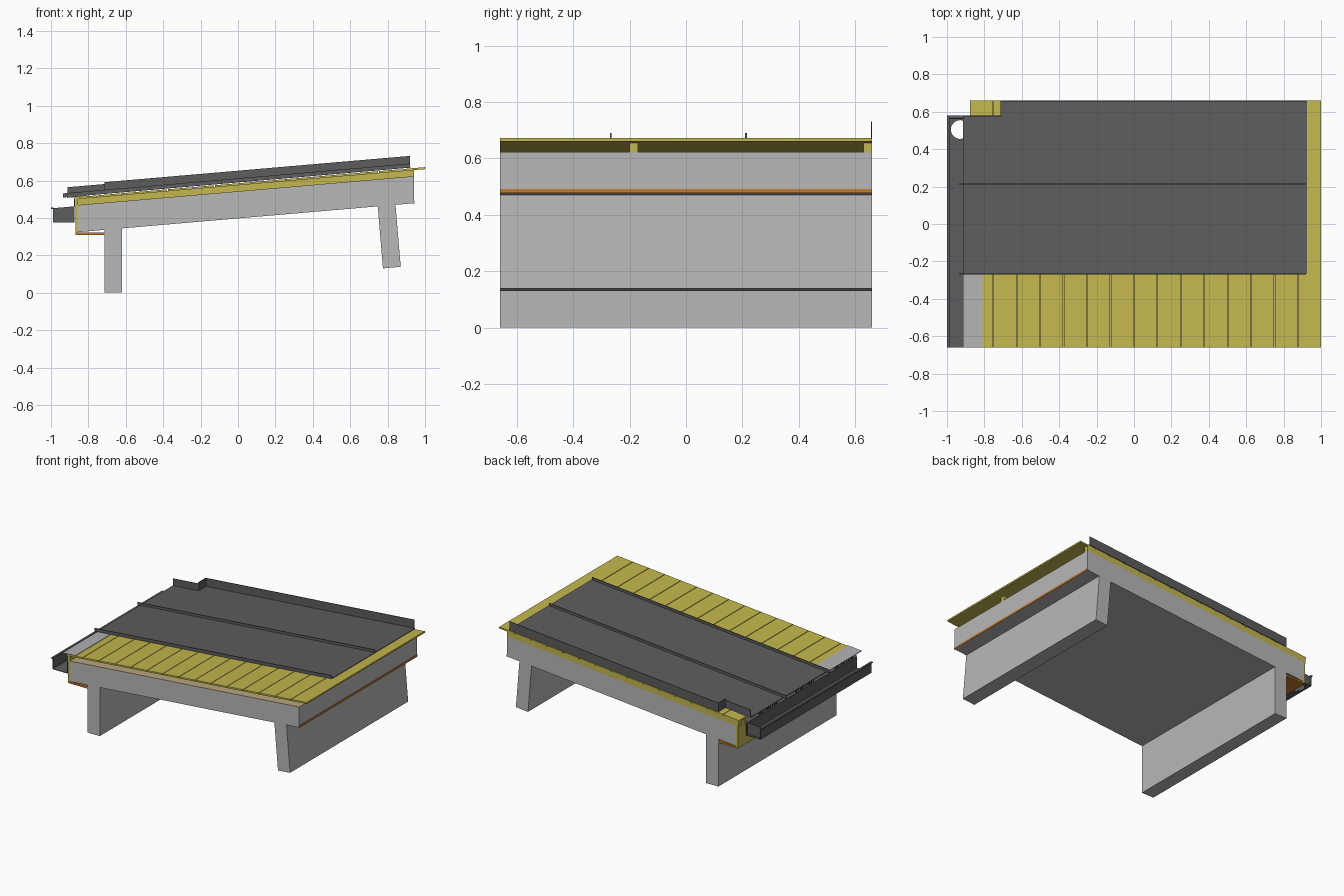
import bpy, bmesh, math

if "Cube" in bpy.data.objects:
    bpy.data.objects.remove(bpy.data.objects["Cube"])


def material(name, rgb):
    m = bpy.data.materials.new(name)
    m.diffuse_color = (*rgb, 1)
    m.use_nodes = True
    m.node_tree.nodes["Principled BSDF"].inputs["Base Color"].default_value = m.diffuse_color
    return m


CONCRETE = material("concrete grey", (0.48, 0.48, 0.48))
TIMBER = material("timber yellow", (0.55, 0.48, 0.075))
METAL = material("dark metal", (0.11, 0.11, 0.11))
ORANGE = material("orange trim", (0.55, 0.20, 0.03))
TAN = material("tan membrane", (0.50, 0.40, 0.20))
FLASH = material("light flashing", (0.45, 0.45, 0.46))
SLOT = material("black slot", (0.01, 0.01, 0.01))

SLOPE = 0.086


def top(x, h=0.0):
    """Height h above the sloping slab top at x."""
    return 0.5405 + SLOPE * x + h


def prism(name, profile, y0, y1, mat):
    """Extrude an xz profile along y."""
    bm = bmesh.new()
    a = [bm.verts.new((x, y0, z)) for x, z in profile]
    b = [bm.verts.new((x, y1, z)) for x, z in profile]
    n = len(a)
    bm.faces.new(a)
    bm.faces.new(b[::-1])
    for i in range(n):
        j = (i + 1) % n
        bm.faces.new((a[j], a[i], b[i], b[j]))
    bmesh.ops.recalc_face_normals(bm, faces=bm.faces)
    me = bpy.data.meshes.new(name)
    bm.to_mesh(me)
    bm.free()
    me.materials.append(mat)
    ob = bpy.data.objects.new(name, me)
    bpy.context.collection.objects.link(ob)
    return ob


def sloped(name, x0, x1, h0, h1, y0, y1, mat):
    """Box that follows the roof slope."""
    return prism(name, [(x0, top(x0, h0)), (x1, top(x1, h0)),
                        (x1, top(x1, h1)), (x0, top(x0, h1))], y0, y1, mat)


def box(name, x0, x1, z0, z1, y0, y1, mat):
    return prism(name, [(x0, z0), (x1, z0), (x1, z1), (x0, z1)], y0, y1, mat)


W = 0.66

# Concrete slab and walls
sloped("slab", -0.855, 0.94, -0.143, 0, -W, W, CONCRETE)
prism("eaves_wall", [(-0.715, 0), (-0.62, 0), (-0.62, top(-0.62, -0.143)),
                     (-0.715, top(-0.715, -0.143))], -W, W, CONCRETE)
prism("ridge_wall", [(0.775, 0.13), (0.87, 0.139), (0.842, top(0.842, -0.143)),
                     (0.747, top(0.747, -0.143))], -W, W, CONCRETE)

# Membrane on the slab and orange trims
sloped("slab_membrane", -0.855, 0.94, 0, 0.002, -W, W, TAN)
box("edge_trim", 0.94, 0.943, 0.477, 0.491, -W, W, ORANGE)
box("soffit_board", -0.865, -0.715, 0.31, 0.322, -W, W, ORANGE)

# Fascia and counter battens
box("fascia_board", -0.868, -0.855, 0.31, 0.502, -W, W, TIMBER)
for i, y in enumerate((-0.185, 0.645)):
    sloped(f"counter_batten_{i}", -0.875, 0.94, 0.001, 0.035,
           y - 0.015, y + 0.015, TIMBER)

# Roof boards with narrow joints
for i in range(15):
    x1 = 1.0 - 0.1253 * i
    sloped(f"roof_board_{i}", x1 - 0.1213, x1, 0.034, 0.045, -W, W, TIMBER)

# Eaves flashing and vent strip with slots
sloped("eaves_flashing", -0.914, -0.81, 0.0455, 0.049, -W, 0.58, FLASH)
box("vent_strip", -0.874, -0.868, 0.458, 0.508, -W, 0.58, FLASH)
for g, y in enumerate((0.33, -0.08, -0.52)):
    for i in range(9):
        yc = y + (i - 4) * 0.024
        box(f"vent_slot_{g}_{i}", -0.876, -0.8735, 0.465, 0.502,
            yc - 0.006, yc + 0.006, SLOT)

# Metal roof sheet, notched at the eaves corner
S0, S1 = 0.049, 0.053
sloped("roof_sheet", -0.71, 0.925, S0, S1, -0.265, W, METAL)
sloped("roof_sheet_eaves", -0.914, -0.71, S0, S1, -0.265, 0.58, METAL)

# Standing seams
for i, y in enumerate((-0.267, 0.213)):
    sloped(f"standing_seam_{i}", -0.935, 0.92, S0, 0.071,
           y - 0.003, y + 0.003, METAL)

# Verge upstand, stepping in around the notch
sloped("verge_upstand", -0.715, 0.92, S0, 0.112, W - 0.004, W, METAL)
sloped("verge_upstand_eaves", -0.912, -0.71, S0, 0.102, 0.576, 0.58, METAL)
sloped("verge_upstand_return", -0.715, -0.711, S0, 0.112, 0.576, W, METAL)

# Gutter: channel with a front lip, end cap and outlet hole
t = 0.004
gutter = prism("gutter", [(-0.99, 0.375), (-0.874, 0.375), (-0.874, 0.46),
                          (-0.874 - t, 0.46), (-0.874 - t, 0.375 + t),
                          (-0.99 + t, 0.375 + t), (-0.99 + t, 0.455),
                          (-1.0, 0.455), (-1.0, 0.447), (-0.99, 0.447)],
               -W, 0.58, METAL)
bpy.ops.mesh.primitive_cylinder_add(vertices=32, radius=0.05, depth=0.04,
                                    location=(-0.929, 0.505, 0.377))
cutter = bpy.context.object
cutter.hide_render = True
mod = gutter.modifiers.new("outlet", "BOOLEAN")
mod.operation = "DIFFERENCE"
mod.solver = "EXACT"
mod.object = cutter
bpy.context.view_layer.objects.active = gutter
bpy.ops.object.modifier_apply(modifier="outlet")
bpy.data.objects.remove(cutter)
prism("gutter_end_cap", [(-0.99, 0.375), (-0.874, 0.375),
                         (-0.874, 0.462), (-0.99, 0.452)], 0.562, 0.566, METAL)
